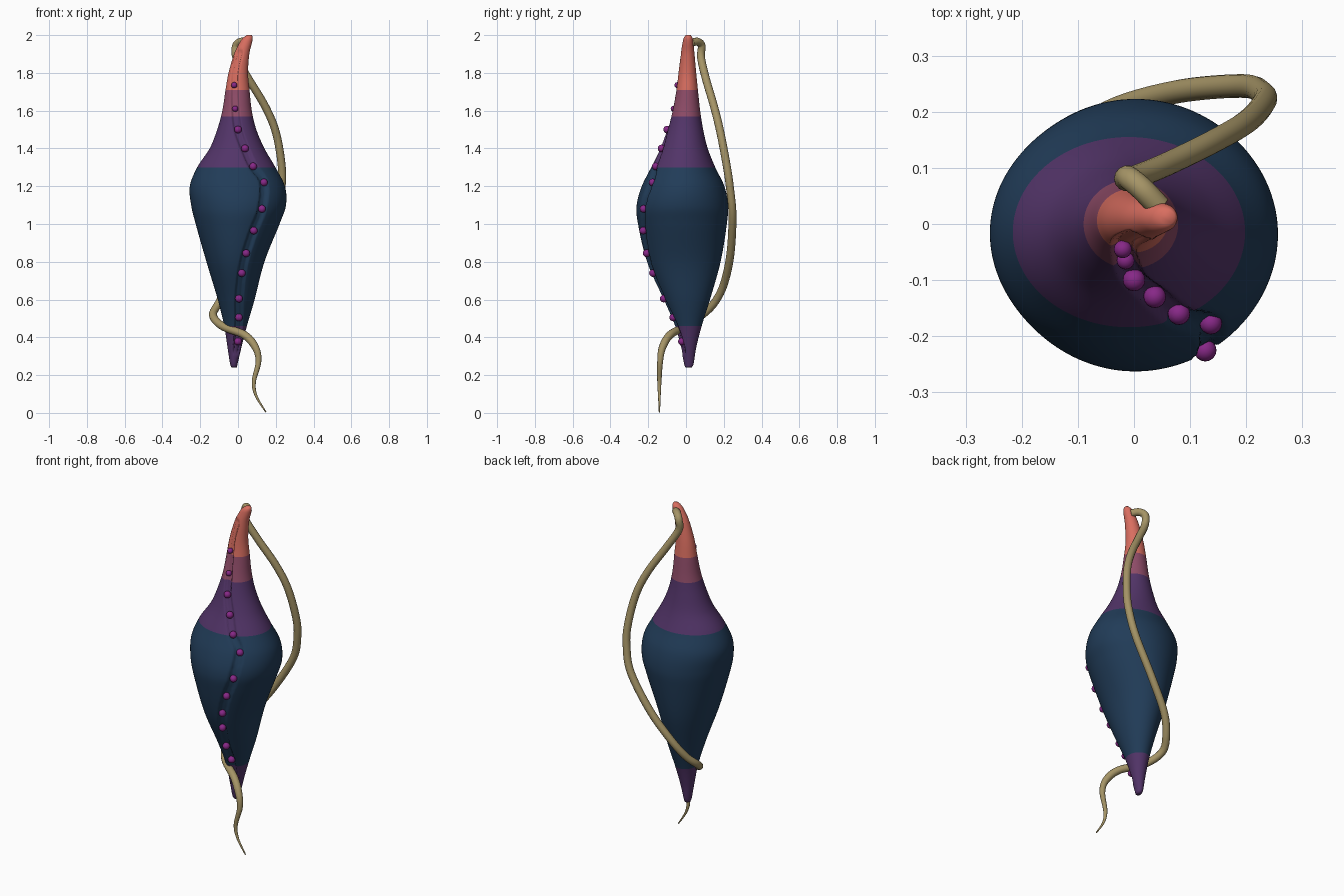
import bpy, bmesh, math
from mathutils import Vector

if "Cube" in bpy.data.objects:
    bpy.data.objects.remove(bpy.data.objects["Cube"])


def material(name, rgb):
    m = bpy.data.materials.new(name)
    lin = [((c / 255 + 0.055) / 1.055) ** 2.4 for c in rgb]
    m.diffuse_color = (*lin, 1)
    m.use_nodes = True
    m.node_tree.nodes["Principled BSDF"].inputs["Base Color"].default_value = m.diffuse_color
    return m


NAVY = material("navy", (33, 60, 88))
PURPLE = material("purple", (82, 52, 104))
MAUVE = material("mauve", (143, 76, 104))
CORAL = material("coral", (217, 110, 96))
TAN = material("tan", (165, 148, 102))
MAGENTA = material("magenta", (135, 40, 135))
BANDS = [PURPLE, NAVY, MAUVE, CORAL]


def band(z):
    # colour of the body at a height
    if z < 0.46:
        return 0
    if z < 1.30:
        return 1
    if z < 1.57:
        return 0
    return 2 if z < 1.71 else 3


def spline(rows, steps):
    # Catmull-Rom through rows of numbers
    out, n = [], len(rows)
    for i in range(n - 1):
        p = [rows[max(0, min(n - 1, i + k))] for k in (-1, 0, 1, 2)]
        for s in range(steps):
            t = s / steps
            out.append([0.5 * (2 * b + (c - a) * t + (2 * a - 5 * b + 4 * c - d) * t * t
                               + (3 * b - a - 3 * c + d) * t ** 3) for a, b, c, d in zip(*p)])
    out.append(list(rows[-1]))
    return out


def skin(name, rings, mats, rule=None):
    # closed surface through rings of points
    bm = bmesh.new()
    loops = [[bm.verts.new(p) for p in r] for r in rings]
    n = len(loops[0])
    for a, b in zip(loops, loops[1:]):
        for i in range(n):
            j = (i + 1) % n
            bm.faces.new((a[i], a[j], b[j], b[i]))
    bm.faces.new(loops[0][::-1])
    bm.faces.new(loops[-1])
    bmesh.ops.recalc_face_normals(bm, faces=bm.faces)
    for f in bm.faces:
        f.smooth = True
        if rule:
            f.material_index = rule(f.calc_center_median().z)
    me = bpy.data.meshes.new(name)
    bm.to_mesh(me)
    bm.free()
    ob = bpy.data.objects.new(name, me)
    bpy.context.collection.objects.link(ob)
    for m in mats:
        me.materials.append(m)
    return ob


def tube(name, path, radius, mats, sides=14):
    # round tube along a path, radius(t) for t in 0..1
    pts = [Vector(p) for p in path]
    rings, side = [], Vector((0.3, 1, 0.1))
    for i, p in enumerate(pts):
        d = (pts[min(i + 1, len(pts) - 1)] - pts[max(i - 1, 0)]).normalized()
        side = (side - d * side.dot(d)).normalized()
        up = d.cross(side)
        r = radius(i / (len(pts) - 1))
        rings.append([p + (side * math.cos(a) + up * math.sin(a)) * r
                      for a in (2 * math.pi * k / sides for k in range(sides))])
    return skin(name, rings, mats)


# Body: z, left, right, front, back
PROFILE = [
    (0.24, -0.034, -0.006, -0.002, 0.030), (0.26, -0.042, -0.002, -0.010, 0.040),
    (0.35, -0.056, 0.019, -0.028, 0.055), (0.46, -0.073, 0.047, -0.058, 0.083),
    (0.60, -0.107, 0.088, -0.118, 0.127), (0.80, -0.167, 0.140, -0.206, 0.183),
    (1.00, -0.224, 0.220, -0.254, 0.216), (1.10, -0.248, 0.254, -0.261, 0.222),
    (1.20, -0.255, 0.248, -0.234, 0.203), (1.30, -0.216, 0.198, -0.184, 0.155),
    (1.40, -0.150, 0.140, -0.135, 0.115), (1.50, -0.110, 0.097, -0.100, 0.091),
    (1.60, -0.083, 0.073, -0.072, 0.075), (1.71, -0.066, 0.061, -0.051, 0.063),
    (1.80, -0.050, 0.053, -0.040, 0.054), (1.90, -0.021, 0.060, -0.028, 0.045),
    (1.96, 0.008, 0.074, -0.018, 0.039), (1.985, 0.026, 0.078, -0.012, 0.035),
    (2.00, 0.046, 0.073, -0.001, 0.025)]
FINE = spline(PROFILE, 16)


def section(z):
    # centre and radii of the body at a height
    for a, b in zip(FINE, FINE[1:]):
        if z <= b[0]:
            break
    t = max(0, min(1, (z - a[0]) / (b[0] - a[0])))
    l, r, f, k = [u + (v - u) * t for u, v in zip(a[1:], b[1:])]
    return (l + r) / 2, (f + k) / 2, (r - l) / 2, (k - f) / 2


def front_y(x, z):
    cx, cy, rx, ry = section(z)
    return cy - ry * math.sqrt(max(0, 1 - ((x - cx) / rx) ** 2))


# Beads, and the groove they sit in, winding down the front
BEADS = [(-0.020, -0.045, 1.735), (-0.015, -0.065, 1.61), (0.0, -0.10, 1.50),
         (0.037, -0.132, 1.40), (0.080, -0.160, 1.305), (0.137, -0.168, 1.22),
         (0.127, -0.225, 1.08), (0.083, -0.240, 0.965), (0.043, -0.222, 0.845),
         (0.020, -0.175, 0.74), (0.005, -0.118, 0.605), (0.005, -0.068, 0.505),
         (0.0, -0.022, 0.378)]
GROOVE = [Vector((x, front_y(x, z), z)) for x, y, z in
          spline([(0.005, 0, 1.90), (-0.014, 0, 1.82)] + BEADS + [(-0.006, 0, 0.33)], 12)]


def body_ring(z, n=168):
    cx, cy, rx, ry = section(z)
    near = [g for g in GROOVE if abs(g.z - z) < 0.04]
    ring = []
    for i in range(n):
        a = 2 * math.pi * i / n
        p = Vector((cx + rx * math.cos(a), cy + ry * math.sin(a), z))
        if near and p.y < cy:
            d = min((p - g).length for g in near)
            s = max(0, min(1, (0.025 - d) / 0.009))
            depth = min(0.015, 0.25 * ry)
            p += (Vector((cx, cy, z)) - p).normalized() * depth * s
        ring.append(p)
    return ring


skin("body", [body_ring(0.24 + 0.01 * i) for i in range(177)], BANDS, band)

for i, (x, y, z) in enumerate(BEADS):
    f = front_y(x, z)
    bpy.ops.mesh.primitive_uv_sphere_add(segments=16, ring_count=10,
                                         radius=0.016 if i < 2 else 0.020,
                                         location=(x, max(f, min(y, f + 0.010)), z))
    ob = bpy.context.object
    ob.name = f"bead_{i + 1}"
    ob.data.materials.append(MAGENTA)
    bpy.ops.object.shade_smooth()

# Tendril: from the tip, round the back and down to the ground in front
TENDRIL = [(0.045, 0.030, 1.960), (0.015, 0.062, 1.965), (-0.010, 0.083, 1.942),
           (-0.008, 0.080, 1.88), (0.055, 0.105, 1.77), (0.145, 0.149, 1.62),
           (0.202, 0.183, 1.48), (0.232, 0.217, 1.30), (0.228, 0.234, 1.18),
           (0.192, 0.246, 1.04), (0.073, 0.235, 0.84), (-0.043, 0.200, 0.68),
           (-0.103, 0.148, 0.58), (-0.132, 0.080, 0.515), (-0.080, -0.005, 0.458),
           (0.035, -0.085, 0.412), (0.093, -0.125, 0.345), (0.108, -0.137, 0.27),
           (0.084, -0.141, 0.165), (0.096, -0.141, 0.09), (0.148, -0.141, 0.004)]
tube("tendril", spline(TENDRIL, 10),
     lambda t: 0.021 if t < 0.78 else 0.003 + 0.018 * (1 - t) / 0.22, [TAN])
